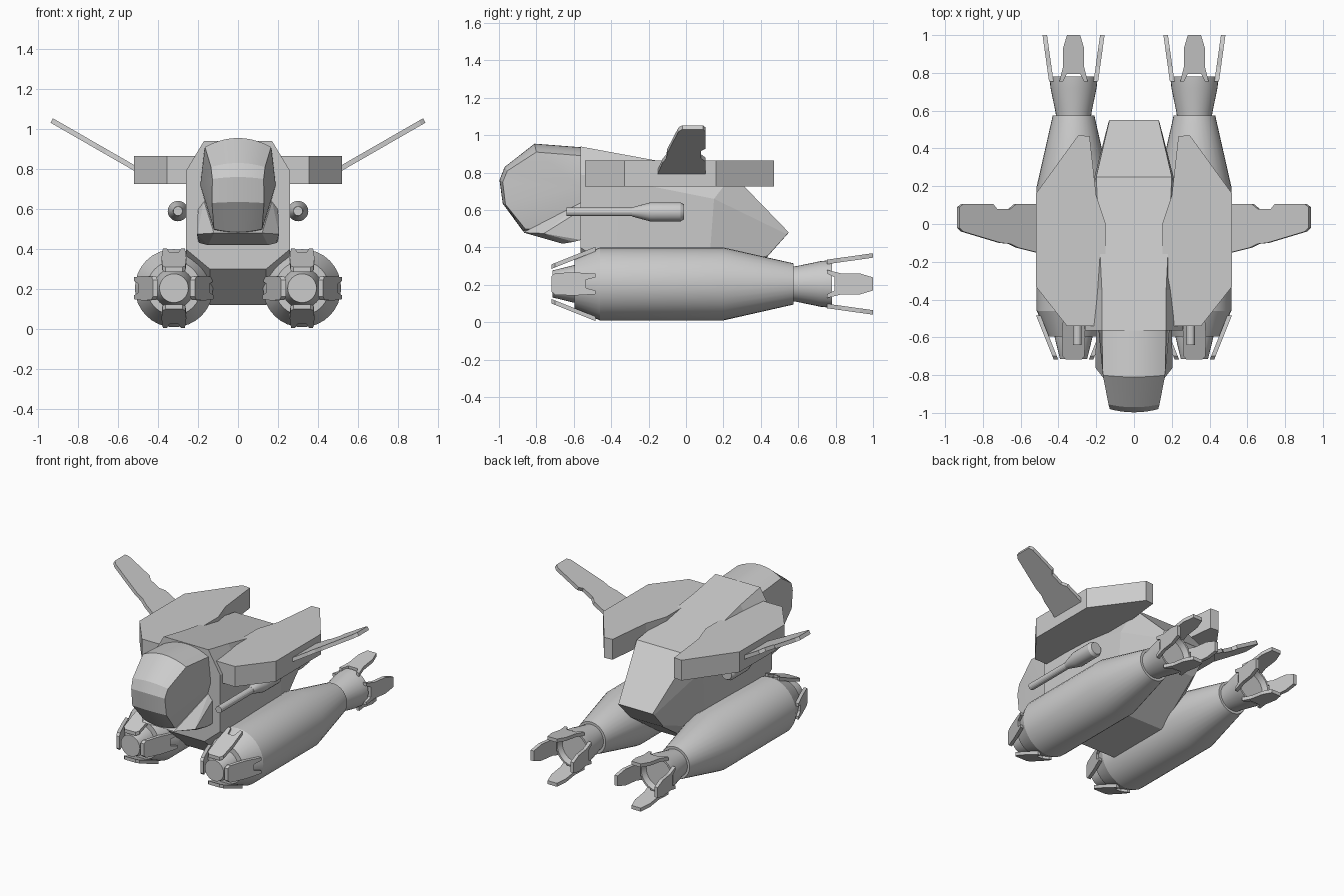
import bpy, bmesh
from math import pi, cos, sin, radians
from mathutils import Vector

if "Cube" in bpy.data.objects:
    bpy.data.objects.remove(bpy.data.objects["Cube"])


def build(name, bm, mirror=False, smooth=None):
    bmesh.ops.recalc_face_normals(bm, faces=bm.faces)
    me = bpy.data.meshes.new(name)
    bm.to_mesh(me)
    bm.free()
    ob = bpy.data.objects.new(name, me)
    bpy.context.collection.objects.link(ob)
    if mirror:
        ob.modifiers.new("Mirror", 'MIRROR')
    if smooth:
        bpy.ops.object.select_all(action='DESELECT')
        ob.select_set(True)
        bpy.context.view_layer.objects.active = ob
        bpy.ops.object.shade_smooth_by_angle(angle=radians(smooth))
    return ob


def loft(bm, rings, cap=True):
    rows = [[bm.verts.new(p) for p in r] for r in rings]
    n = len(rows[0])
    for a, b in zip(rows, rows[1:]):
        for i in range(n):
            j = (i + 1) % n
            bm.faces.new((a[i], a[j], b[j], b[i]))
    if cap:
        bm.faces.new(rows[0])
        bm.faces.new(rows[-1])


def lathe(name, profile, x, z, seg=32):
    # profile of (y, radius) turned around an axis along y
    bm = bmesh.new()
    loft(bm, [[(x + r * cos(2 * pi * i / seg), y, z + r * sin(2 * pi * i / seg))
               for i in range(seg)] for y, r in profile])
    return build(name, bm, True, 20)


# Hull: lofted eight-sided sections, each (half width, y, z) from top to bottom
sections = [
    [(.17, -.565, .94), (.26, -.565, .79), (.26, -.565, .40), (.14, -.565, .30)],
    [(.17, -.35, .90), (.26, -.35, .76), (.26, -.38, .28), (.14, -.36, .12)],
    [(.20, .25, .79), (.235, .15, .66), (.235, .12, .26), (.14, .10, .12)],
    [(.13, .55, .48), (.135, .54, .47), (.13, .44, .36), (.12, .43, .345)],
]
bm = bmesh.new()
loft(bm, [s + [(-x, y, z) for x, y, z in reversed(s)] for s in sections])
build("hull", bm)

# Canopy: crowned strip running over the nose, (y, z) centre, then half width, edge (y, z)
rows = [(-.55, .935, .17, -.55, .89), (-.81, .955, .165, -.80, .91),
        (-.97, .83, .135, -.955, .81), (-.997, .76, .128, -.98, .75),
        (-.98, .635, .13, -.965, .63), (-.87, .485, .12, -.86, .50),
        (-.55, .45, .12, -.55, .47)]
bm = bmesh.new()
N = 10
grid = []
for y, z, w, ye, ze in rows:
    row = []
    for i in range(N + 1):
        t = 2 * i / N - 1
        k = t * t
        row.append(bm.verts.new((w * t, y + (ye - y) * k, z + (ze - z) * k)))
    grid.append(row)
for a, b in zip(grid, grid[1:]):
    for i in range(N):
        bm.faces.new((a[i], a[i + 1], b[i + 1], b[i]))
for s, col in ((-1, 0), (1, N)):
    c = bm.verts.new((s * .188, -.56, .72))
    for a, b in zip(grid, grid[1:]):
        bm.faces.new((a[col], b[col], c))
build("canopy", bm, False, 25)

# Chin with cheeks, below the canopy
bm = bmesh.new()
for x, y, z in [(.20, -.56, .60), (.17, -.56, .64), (.205, -.76, .475), (.19, -.60, .43),
                (.15, -.66, .42), (.12, -.87, .48), (.20, -.56, .44)]:
    bm.verts.new((x, y, z))
    bm.verts.new((-x, y, z))
bmesh.ops.convex_hull(bm, input=bm.verts)
bmesh.ops.dissolve_limit(bm, angle_limit=.02, verts=bm.verts, edges=bm.edges)
build("chin", bm)

# Shoulder pods: thick plates on both sides of the hull
outline = [(.15, -.54), (.355, -.54), (.52, -.33), (.52, .16), (.295, .47),
           (.235, .465), (.20, .15), (.15, 0)]
bm = bmesh.new()
loft(bm, [[(x, y, z) for x, y in outline] for z in (.725, .865)])
build("shoulder_pod", bm, True)

# Winglets: thin plates tilted up from the pods
outline = [(.50, -.155), (.62, -.125), (.66, -.105), (.71, -.10), (.91, -.04), (.93, -.02),
           (.93, .09), (.91, .105), (.75, .105), (.73, .08), (.66, .08), (.63, .105),
           (.50, .105)]
bm = bmesh.new()
loft(bm, [[(x + dx, y, .795 + (x - .5) * .575 + dz) for x, y in outline]
          for dx, dz in ((.006, -.011), (-.006, .011))])
build("winglet", bm, True)

# Guns
lathe("gun_barrel", [(-.64, .008), (-.64, .023), (-.18, .023)], .30, .59, 16)
lathe("gun_body", [(-.29, .024), (-.19, .051), (-.03, .051), (-.01, .04)], .30, .59, 20)

# Engines: nose, long body and flared nozzle
EX, EZ = .32, .205
lathe("engine_nose", [(-.715, .072), (-.60, .10), (-.56, .10)], EX, EZ)
lathe("engine_body", [(-.595, .10), (-.595, .135), (-.46, .195), (.20, .195), (.575, .11)], EX, EZ)
lathe("engine_nozzle", [(.56, .092), (.59, .095), (.72, .122), (.78, .128), (.78, .115),
                        (.74, .105)], EX, EZ)


def petals(name, half, radius):
    # four plates around each engine axis; half outline is (width, y)
    outline = half + [(-w, y) for w, y in reversed(half)]
    bm = bmesh.new()
    for k in range(4):
        c, s = cos(k * pi / 2), sin(k * pi / 2)
        loft(bm, [[(EX + c * w - s * (radius(y) - d), y, EZ + s * w + c * (radius(y) - d))
                   for w, y in outline] for d in (0, .024)])
    build(name, bm, True)


petals("front_petals",
       [(.042, -.718), (.058, -.70), (.062, -.60), (.055, -.485), (.035, -.485), (.022, -.535)],
       lambda y: .105 + (y + .718) * .40)
petals("rear_petals",
       [(.035, 1.0), (.056, .93), (.056, .83), (.075, .755), (.055, .755), (.035, .795)],
       lambda y: .130 + (y - .755) * .14)
